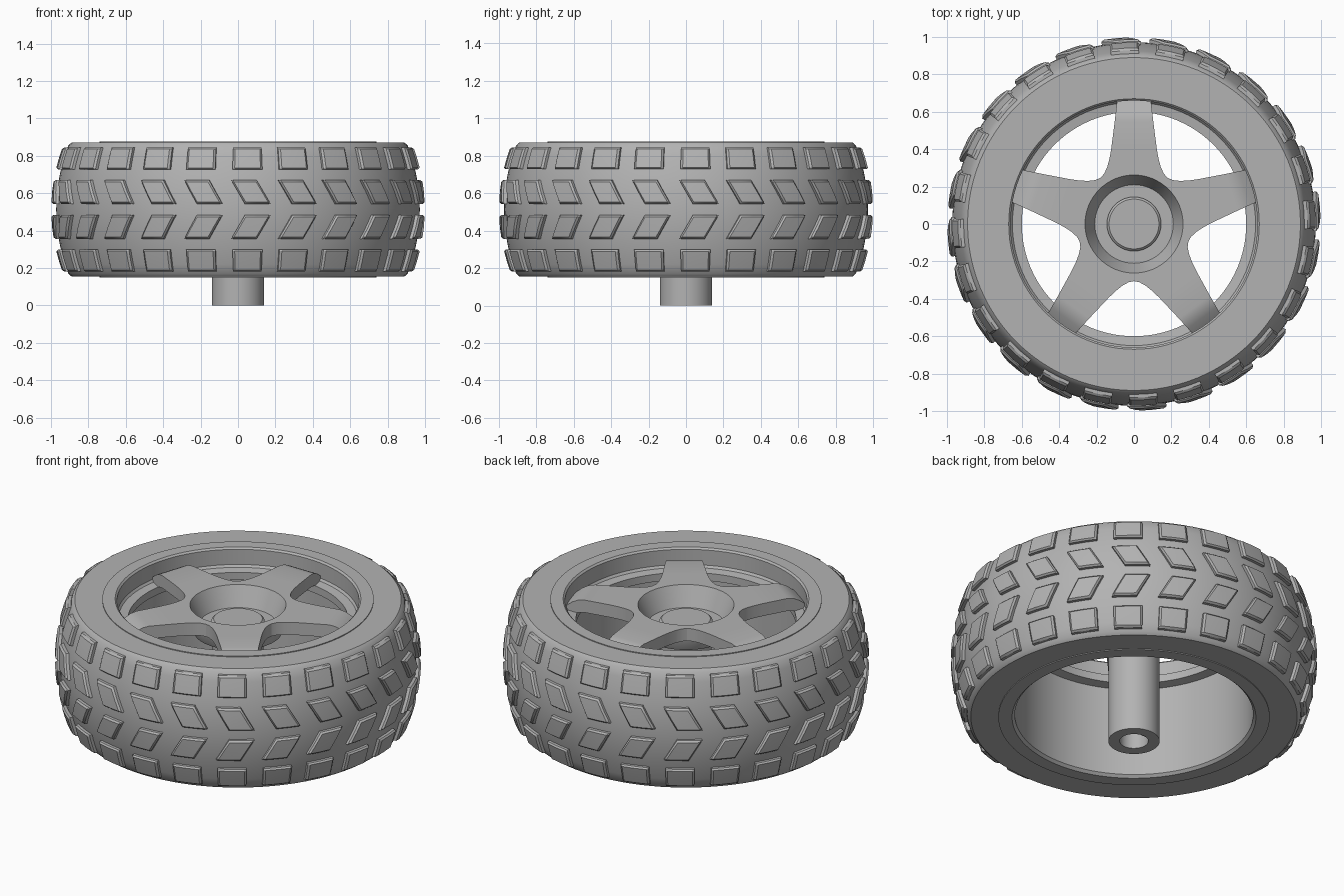
import bpy, bmesh, math
from mathutils import Matrix, Vector

if "Cube" in bpy.data.objects:
    bpy.data.objects.remove(bpy.data.objects["Cube"])

GREY = (0.45, 0.45, 0.45, 1)
grey = bpy.data.materials.new("plain grey")
grey.use_nodes = True
grey.diffuse_color = GREY
grey.node_tree.nodes["Principled BSDF"].inputs["Base Color"].default_value = GREY

MID = 0.513      # height of the wheel's middle plane


def finish(name, bm, angle=30):
    bmesh.ops.remove_doubles(bm, verts=bm.verts, dist=0.0005)
    bmesh.ops.recalc_face_normals(bm, faces=bm.faces)
    mesh = bpy.data.meshes.new(name)
    bm.to_mesh(mesh)
    bm.free()
    mesh.materials.append(grey)
    obj = bpy.data.objects.new(name, mesh)
    bpy.context.collection.objects.link(obj)
    bpy.ops.object.select_all(action='DESELECT')
    obj.select_set(True)
    bpy.context.view_layer.objects.active = obj
    bpy.ops.object.shade_smooth_by_angle(angle=math.radians(angle))
    return obj


def lathe(name, profile, closed=True, steps=96):
    bm = bmesh.new()
    verts = [bm.verts.new((r, 0, z)) for r, z in profile]
    pairs = list(zip(verts, verts[1:]))
    if closed:
        pairs.append((verts[-1], verts[0]))
    edges = [bm.edges.new(p) for p in pairs]
    bmesh.ops.spin(bm, geom=verts + edges, cent=(0, 0, 0), axis=(0, 0, 1),
                   angle=math.tau, steps=steps)
    return finish(name, bm)


def tyre_radius(z):
    return 0.972 - 0.55 * (z - MID) ** 2


# Tyre: flat sidewalls and a crowned tread surface
crown = [(tyre_radius(MID + d), MID + d)
         for d in (-0.342 + 0.684 * i / 14 for i in range(15))]
lathe("tyre", [(0.73, 0.155), (0.89, 0.155)] + crown + [(0.89, 0.871), (0.73, 0.871)])

# Rim: flanges, barrel and the ledge that carries the spokes
lathe("rim", [(0.74, 0.15), (0.74, 0.876), (0.67, 0.876), (0.66, 0.866),
              (0.66, 0.775), (0.65, 0.762), (0.60, 0.755), (0.60, 0.71),
              (0.65, 0.70), (0.65, 0.165), (0.665, 0.15)])

# Hub: dished centre, end cap and hollow axle sleeve
lathe("hub", [(0, 0.3), (0.078, 0.3), (0.078, 0), (0.14, 0), (0.14, 0.68),
              (0.24, 0.68), (0.27, 0.75), (0.27, 0.84), (0.262, 0.84),
              (0.21, 0.725), (0.145, 0.725), (0.145, 0.745), (0.133, 0.757),
              (0, 0.757)], closed=False, steps=64)

# Flat key inside the axle bore
bm = bmesh.new()
bmesh.ops.create_cube(bm, size=1, matrix=Matrix.Translation((0, 0.064, 0.16))
                      @ Matrix.Diagonal((0.11, 0.03, 0.28, 1)))
finish("bore_key", bm)

# Spokes: half width, edge distance, bulge towards the middle, top height
stations = [(0.18, 0.247, 0.058, 0.84), (0.16, 0.268, 0.055, 0.84),
            (0.143, 0.305, 0.028, 0.84), (0.131, 0.35, 0, 0.84),
            (0.122, 0.40, 0, 0.84), (0.103, 0.55, 0, 0.84),
            (0.099, 0.585, 0, 0.833), (0.095, 0.62, 0, 0.815),
            (0.09, 0.665, 0, 0.78)]
fractions = [i / 4 for i in range(-4, 5)]
bm = bmesh.new()
for k in range(5):
    turn = Matrix.Rotation(math.tau * k / 5, 3, 'Z')
    rows = [[Vector((0.264 * math.sin(f * math.pi / 5),
                     0.264 * math.cos(f * math.pi / 5), 0.84)) for f in fractions]]
    rows += [[Vector((f * w, y + (1 - f * f) * bulge, z)) for f in fractions]
             for w, y, bulge, z in stations]
    grid = [[bm.verts.new(turn @ p) for p in row] for row in rows]
    for a, b in zip(grid, grid[1:]):
        for i in range(len(fractions) - 1):
            bm.faces.new((a[i], a[i + 1], b[i + 1], b[i]))
bmesh.ops.remove_doubles(bm, verts=bm.verts, dist=0.0005)
bmesh.ops.recalc_face_normals(bm, faces=bm.faces)
if sum(f.normal.z for f in bm.faces) < 0:
    bmesh.ops.reverse_faces(bm, faces=bm.faces)
# Thicken downwards
top = list(bm.faces)
made = bmesh.ops.extrude_face_region(bm, geom=top, use_keep_orig=True)["geom"]
for v in (g for g in made if isinstance(g, bmesh.types.BMVert)):
    v.co.z -= 0.075
finish("spokes", bm)

# Tread blocks: four rows of raised pads, the inner two leaning into chevrons
COUNT, N = 24, 6
SPREAD = (0, 0, 0.07, 0.5, 0.93, 1, 1)
LIFT = (-0.01, 0.017, 0.027, 0.027)


def tread_row(name, low, high, centre, width, lean):
    bm = bmesh.new()
    for k in range(COUNT):
        base = -math.pi / 2 + centre + math.tau * k / COUNT
        grid = []
        for j in range(N + 1):
            z = low + (high - low) * SPREAD[j]
            row = []
            for i in range(N + 1):
                a = base + width * (SPREAD[i] - 0.5) + lean * (SPREAD[j] - 0.5)
                r = tyre_radius(z) + LIFT[min(i, j, N - i, N - j)]
                row.append(bm.verts.new((r * math.cos(a), r * math.sin(a), z)))
            grid.append(row)
        for a, b in zip(grid, grid[1:]):
            for i in range(N):
                bm.faces.new((a[i], a[i + 1], b[i + 1], b[i]))
    # Drop the zero-size corner strips by welding before finishing
    finish(name, bm)


for side, sign in (("upper", 1), ("lower", -1)):
    for part, near, far, centre, width, lean in (
            ("outer", 0.215, 0.332, 0.053, 0.165, 0),
            ("inner", 0.03, 0.157, 0.07, 0.14, -0.075)):
        low, high = sorted((MID + sign * near, MID + sign * far))
        tread_row(f"{side}_{part}_tread", low, high, centre, width, sign * lean)
